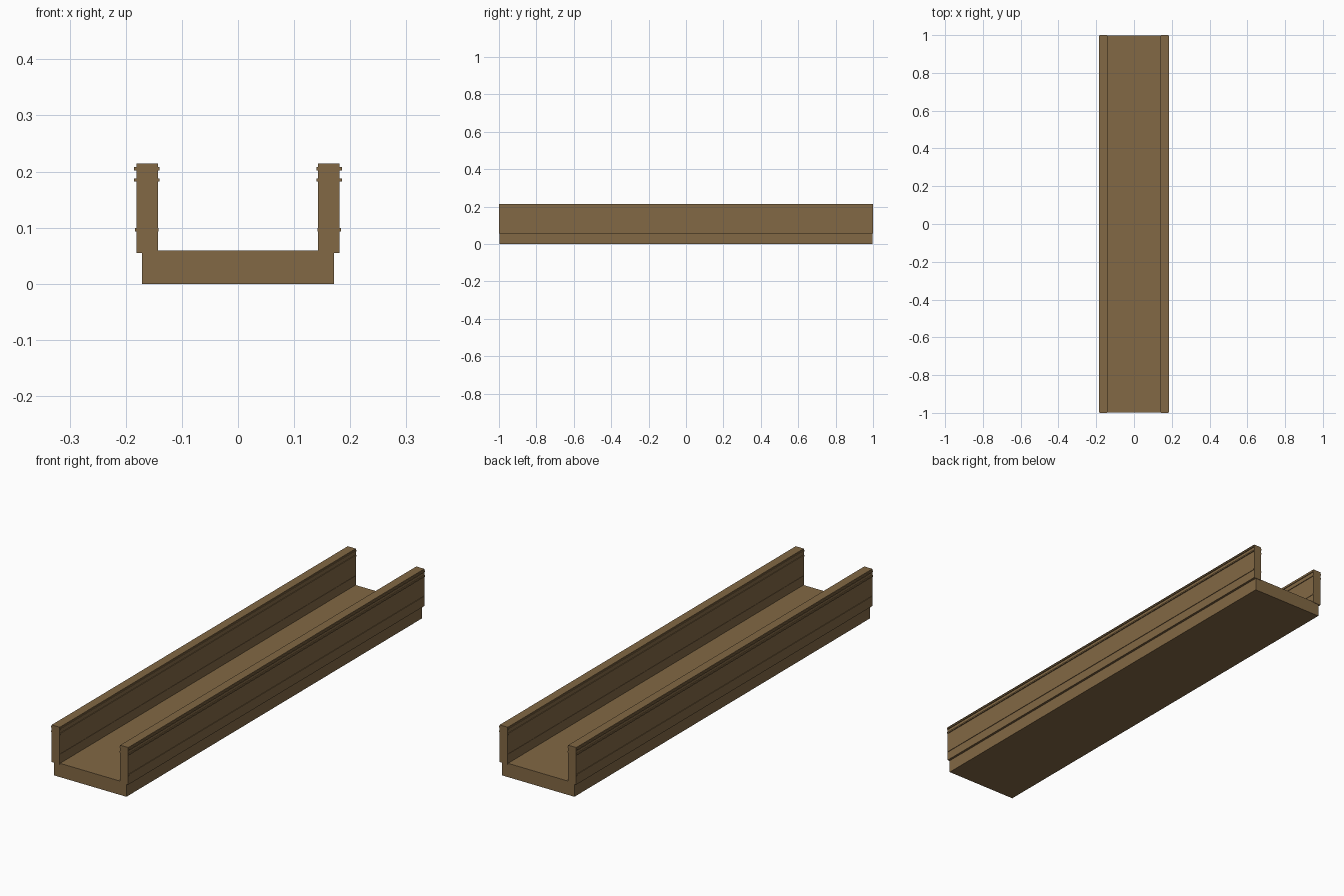
import bpy

if "Cube" in bpy.data.objects:
    bpy.data.objects.remove(bpy.data.objects["Cube"])

wood = bpy.data.materials.new("brown wood")
wood.diffuse_color = (0.223, 0.138, 0.058, 1)
wood.use_nodes = True
wood.node_tree.nodes["Principled BSDF"].inputs["Base Color"].default_value = wood.diffuse_color


def box(name, x0, x1, z0, z1, half_length):
    bpy.ops.mesh.primitive_cube_add(size=1, location=((x0 + x1) / 2, 0, (z0 + z1) / 2))
    o = bpy.context.object
    o.name = name
    o.scale = (x1 - x0, 2 * half_length, z1 - z0)
    bpy.ops.object.transform_apply(location=True, rotation=False, scale=True)
    o.data.materials.append(wood)
    return o


# Trough floor
box("floor_slab", -0.171, 0.171, 0, 0.059, 0.998)

# Side walls with thin raised rails on both faces
RAILS = [("top", 0.205, 0.185, 0.140), ("upper", 0.185, 0.185, 0.140),
         ("lower", 0.096, 0.1835, 0.1415)]
for side, s in (("left", -1), ("right", 1)):
    def side_box(name, inner, outer, z0, z1, half):
        a, b = sorted((s * inner, s * outer))
        box(f"{side}_{name}", a, b, z0, z1, half)

    side_box("wall", 0.143, 0.181, 0.055, 0.214, 1.0)
    for name, z, outer, inner in RAILS:
        side_box(f"{name}_outer_rail", 0.179, outer, z - 0.003, z + 0.003, 0.999)
        side_box(f"{name}_inner_rail", inner, 0.145, z - 0.003, z + 0.003, 0.999)
